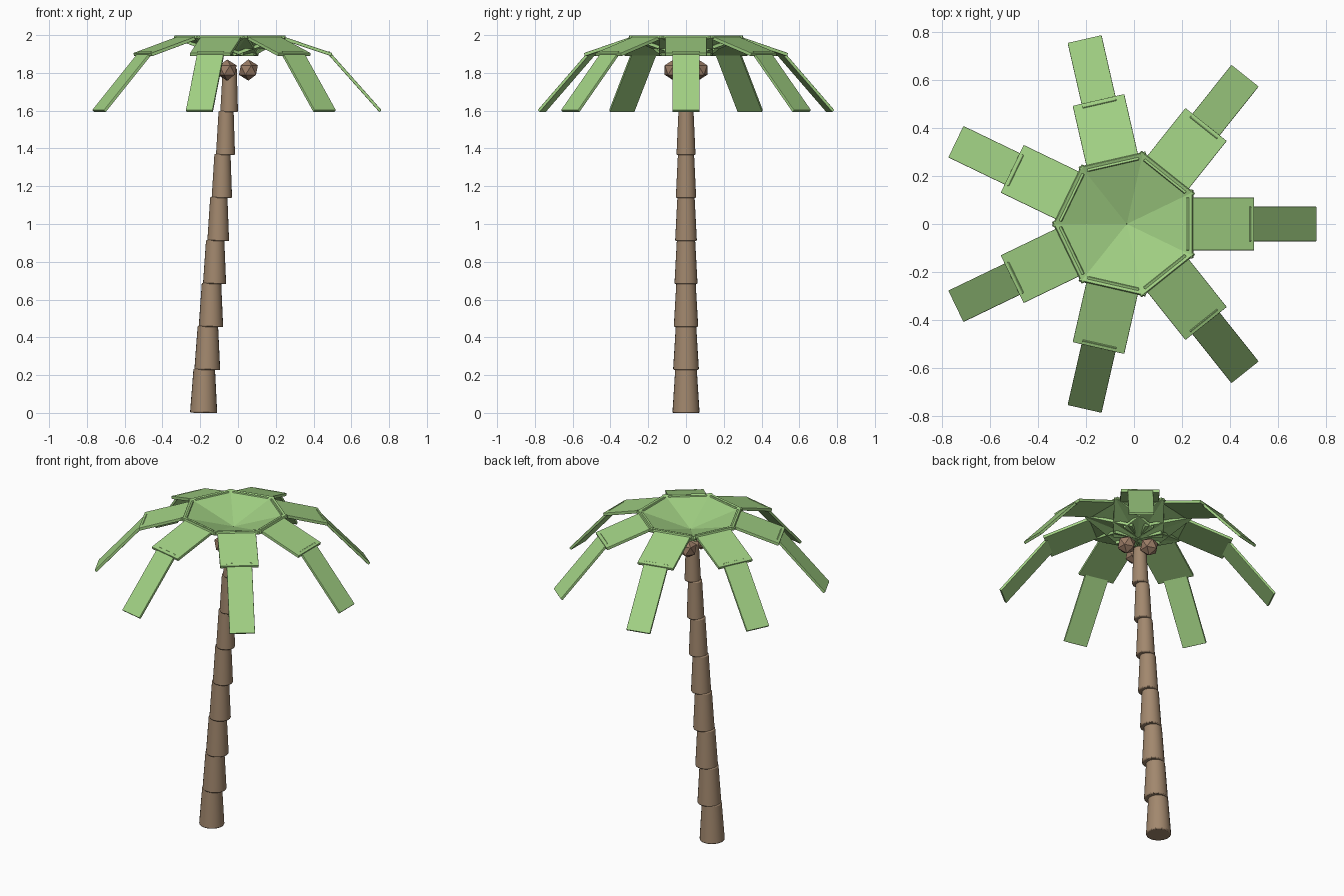
import bpy, bmesh, math
from mathutils import Matrix, Vector

if "Cube" in bpy.data.objects:
    bpy.data.objects.remove(bpy.data.objects["Cube"])


def material(name, rgb):
    m = bpy.data.materials.new(name)
    m.diffuse_color = (*rgb, 1)
    m.use_nodes = True
    m.node_tree.nodes["Principled BSDF"].inputs["Base Color"].default_value = m.diffuse_color
    return m


LEAF = material("leaf green", (0.36, 0.64, 0.23))
BARK = material("bark brown", (0.36, 0.245, 0.155))
NUT = material("nut brown", (0.33, 0.205, 0.135))


def finish(name, bm, mat, bevel=0.0, segments=2):
    mesh = bpy.data.meshes.new(name)
    bmesh.ops.recalc_face_normals(bm, faces=bm.faces)
    bm.to_mesh(mesh)
    bm.free()
    mesh.materials.append(mat)
    obj = bpy.data.objects.new(name, mesh)
    bpy.context.collection.objects.link(obj)
    if bevel:
        mod = obj.modifiers.new("soft_edges", "BEVEL")
        mod.width = bevel
        mod.segments = segments
        mod.limit_method = "ANGLE"
    return obj


def smooth(obj):
    bpy.ops.object.select_all(action="DESELECT")
    obj.select_set(True)
    bpy.context.view_layer.objects.active = obj
    bpy.ops.object.shade_smooth_by_angle(angle=math.radians(35))


def plank(bm, r0, z0, r1, z1, width, thick):
    """Thin board whose top face runs from (r0, z0) to (r1, z1) along +x."""
    a, b = Vector((r0, 0, z0)), Vector((r1, 0, z1))
    d = (b - a).normalized()
    down = Vector((d.z, 0, -d.x)) * thick
    side = Vector((0, width / 2, 0))
    v = [bm.verts.new(p + s + o) for p in (a, b) for s in (-side, side)
         for o in (Vector(), down)]
    for f in ((0, 1, 3, 2), (4, 6, 7, 5), (0, 4, 5, 1),
              (2, 3, 7, 6), (0, 2, 6, 4), (1, 5, 7, 3)):
        bm.faces.new([v[i] for i in f])


# Trunk: eight tapered rings stacked in a gentle lean
for i in range(8):
    h = 0.2275
    r = 0.072 - 0.0036 * i
    bm = bmesh.new()
    bmesh.ops.create_cone(bm, cap_ends=True, segments=24, radius1=r,
                          radius2=r * 0.79, depth=h + 0.006)
    place = (Matrix.Translation((-0.182 + 0.0193 * i, 0, h * i))
             @ Matrix.Rotation(math.radians(0.8), 4, "Y")
             @ Matrix.Translation((0, 0, h / 2 + 0.003)))
    bmesh.ops.transform(bm, matrix=place, verts=bm.verts)
    smooth(finish(f"trunk_ring_{i + 1}", bm, BARK, 0.006))

# Crown: seven fronds, each of three boards bent downwards
for i in range(7):
    bm = bmesh.new()
    plank(bm, 0.0, 1.905, 0.272, 2.0, 0.285, 0.018)
    plank(bm, 0.25, 1.999, 0.53, 1.905, 0.22, 0.018)
    plank(bm, 0.513, 1.915, 0.79, 1.603, 0.145, 0.016)
    spin = (Matrix.Translation((-0.03, 0, 0))
            @ Matrix.Rotation(math.tau * i / 7, 4, "Z"))
    bmesh.ops.transform(bm, matrix=spin, verts=bm.verts)
    finish(f"frond_{i + 1}", bm, LEAF, 0.003)

# Nuts: three faceted balls around the trunk top
for i in range(3):
    a = math.tau * i / 3
    bm = bmesh.new()
    bmesh.ops.create_icosphere(bm, subdivisions=1, radius=0.056)
    bmesh.ops.translate(bm, verts=bm.verts, vec=(
        -0.02 + 0.075 * math.cos(a), 0.075 * math.sin(a), 1.815))
    finish(f"nut_{i + 1}", bm, NUT)
